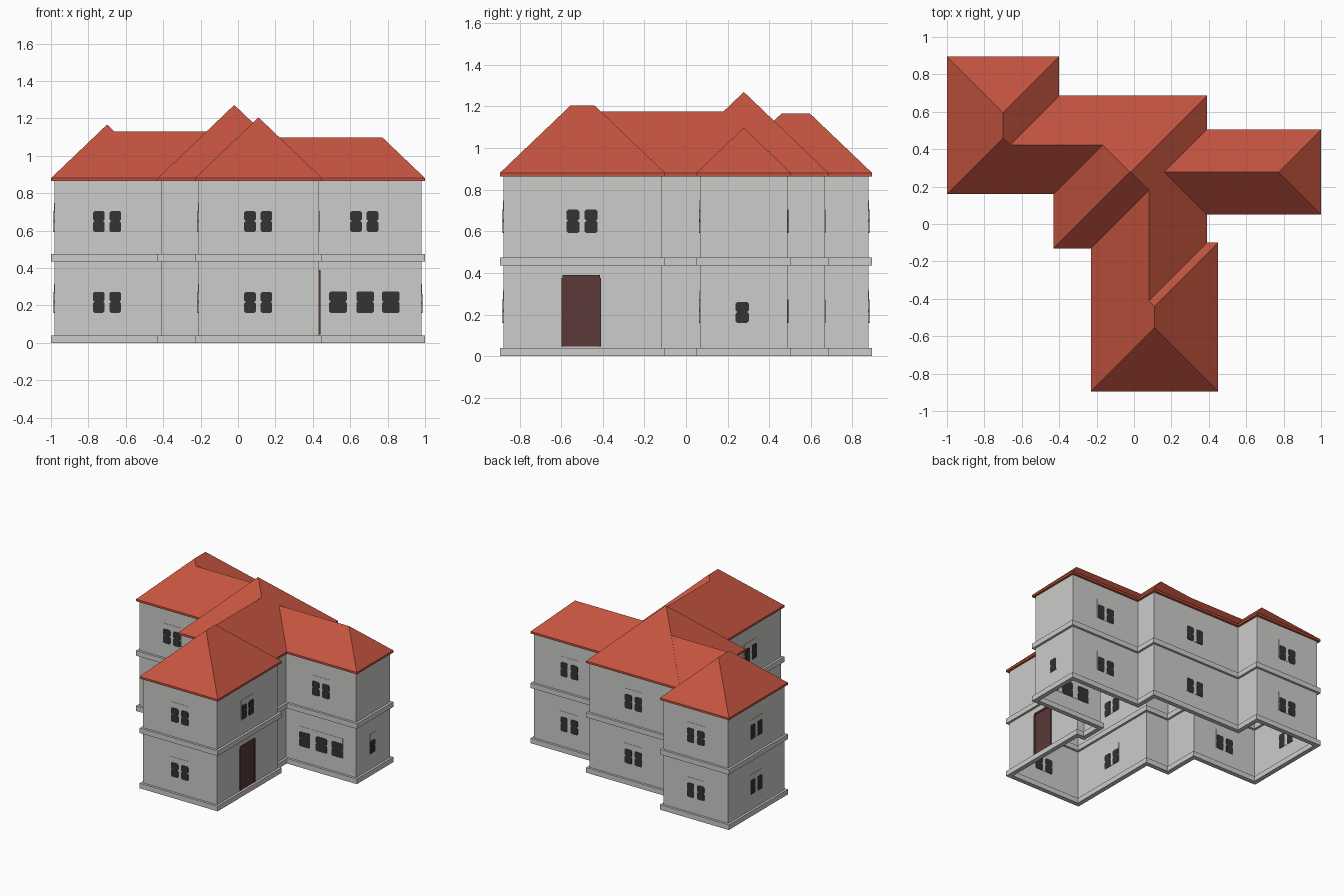
import bpy, bmesh, math
from mathutils import Vector, Matrix

if "Cube" in bpy.data.objects:
    bpy.data.objects.remove(bpy.data.objects["Cube"])


def material(name, rgb):
    m = bpy.data.materials.new(name)
    lin = [c / 12.92 if c <= 0.04045 else ((c + 0.055) / 1.055) ** 2.4 for c in rgb]
    m.diffuse_color = (*lin, 1)
    m.use_nodes = True
    m.node_tree.nodes["Principled BSDF"].inputs["Base Color"].default_value = m.diffuse_color
    return m


PLASTER = material("pale grey plaster", (0.80, 0.80, 0.79))
TILE = material("terracotta roof", (0.77, 0.33, 0.25))
GLASS = material("dark glass", (0.20, 0.20, 0.20))
WOOD = material("brown door", (0.36, 0.225, 0.22))

# Eave outline of the whole house, counter-clockwise
OUTLINE = [(-1, .16), (-.43, .16), (-.43, -.13), (-.23, -.13), (-.23, -.895), (.45, -.895),
           (.45, -.1), (.39, -.1), (.39, .05), (1, .05), (1, .505), (.39, .505),
           (.39, .685), (-.4, .685), (-.4, .895), (-1, .895)]


def inset(d):
    """Move every edge of the outline inward by d."""
    out, n = [], len(OUTLINE)
    for i in range(n):
        p, a, b = (Vector(OUTLINE[j % n]) for j in (i, i - 1, i + 1))
        e, f = (p - a).normalized(), (b - p).normalized()
        out.append(p + d * Vector((-e.y - f.y, e.x + f.x)))
    return out


def finish(bm, name, mat, recalc=True):
    if recalc:
        bmesh.ops.recalc_face_normals(bm, faces=bm.faces)
    me = bpy.data.meshes.new(name)
    bm.to_mesh(me)
    bm.free()
    me.materials.append(mat)
    ob = bpy.data.objects.new(name, me)
    bpy.context.collection.objects.link(ob)
    return ob


def ribbon(bm, loops):
    """Join closed loops of points with quads."""
    rings = [[bm.verts.new(p) for p in lp] for lp in loops]
    for r, s in zip(rings, rings[1:]):
        for i in range(len(r)):
            j = (i + 1) % len(r)
            bm.faces.new((r[i], r[j], s[j], s[i]))


def level(d, z):
    return [(p.x, p.y, z) for p in inset(d)]


# Walls: open shell following the outline
WALL = 0.018
bm = bmesh.new()
ribbon(bm, [level(WALL, 0.0), level(WALL, 0.87)])
finish(bm, "walls", PLASTER, False)

# Plinth and floor band: hollow rings
for name, z0, z1 in (("plinth", 0, .04), ("floor_band", .435, .475)):
    bm = bmesh.new()
    ribbon(bm, [level(0, z0), level(0, z1), level(.036, z1), level(.036, z0), level(0, z0)])
    bmesh.ops.remove_doubles(bm, verts=bm.verts, dist=1e-5)
    finish(bm, name, PLASTER)

# Roof: hipped volumes over the rectangles that make up the plan, united
EAVE, RISE = 0.88, 0.955


def hip(name, x0, x1, y0, y1):
    h = min(x1 - x0, y1 - y0) / 2
    z = EAVE + h * RISE
    bm = bmesh.new()
    lo, hi = ([bm.verts.new((x, y, zz)) for x, y in ((x0, y0), (x1, y0), (x1, y1), (x0, y1))]
              for zz in (EAVE - .016, EAVE))
    bm.faces.new(lo[::-1])
    for i in range(4):
        j = (i + 1) % 4
        bm.faces.new((lo[i], lo[j], hi[j], hi[i]))
    if x1 - x0 > y1 - y0:
        a, b = (bm.verts.new((x, (y0 + y1) / 2, z)) for x in (x0 + h, x1 - h))
        faces = ((0, 1, b, a), (1, 2, b), (2, 3, a, b), (3, 0, a))
    else:
        a, b = (bm.verts.new(((x0 + x1) / 2, y, z)) for y in (y0 + h, y1 - h))
        faces = ((0, 1, a), (1, 2, b, a), (2, 3, b), (3, 0, a, b))
    for f in faces:
        bm.faces.new([hi[v] if isinstance(v, int) else v for v in f])
    return finish(bm, name, TILE)


roof = hip("roof", -.43, .39, -.13, .686)
parts = [hip("roof_part", *r) for r in ((-1, -.4, .16, .895), (-1, .3, .16, .685),
                                        (-.23, .45, -.895, -.1), (-.23, .39, -.895, .6),
                                        (-.2, 1, .05, .505))]
for p in parts:
    mod = roof.modifiers.new("union", 'BOOLEAN')
    mod.operation, mod.solver, mod.object = 'UNION', 'EXACT', p
deps = bpy.context.evaluated_depsgraph_get()
joined = bpy.data.meshes.new_from_object(roof.evaluated_get(deps))
roof.modifiers.clear()
roof.data = joined
for p in parts:
    bpy.data.objects.remove(p)


# Openings: plates placed on a wall facing a compass side
def place(side, wall, u, z):
    """Frame with local x along the wall, y up, z outward."""
    ang = {'front': 0, 'right': 90, 'back': 180, 'left': 270}[side]
    pos = (u, wall, z) if side in ('front', 'back') else (wall, u, z)
    return (Matrix.Translation(pos) @ Matrix.Rotation(math.radians(ang), 4, 'Z')
            @ Matrix.Rotation(math.radians(90), 4, 'X'))


def plate(bm, pts, t, mtx):
    """Thin slab reaching t to each side of the wall sheet."""
    a, b = ([bm.verts.new(mtx @ Vector((x, y, s))) for x, y in pts] for s in (-t, t))
    bm.faces.new(a[::-1])
    bm.faces.new(b)
    for i in range(len(pts)):
        j = (i + 1) % len(pts)
        bm.faces.new((a[i], a[j], b[j], b[i]))


def box(x0, x1, y0, y1):
    return [(x0, y0), (x1, y0), (x1, y1), (x0, y1)]


def pane(cx, w, h):
    """Glass pane with clipped corners and a small waist."""
    c, m = w / 2, .008
    right = [(c - m, 0), (c, m), (c, h * .45), (c - m, h * .52), (c, h * .6), (c, h - m), (c - m, h)]
    return [(cx + x, y) for x, y in right] + [(cx - x, y) for x, y in reversed(right)]


def window(side, wall, u, z, width=.158, panes=(-.044, .044), pw=.062, ph=.112):
    m = place(side, wall, u, z)
    bm = bmesh.new()
    plate(bm, box(-width / 2, width / 2, 0, .155), .002, m)
    finish(bm, side + "_window_surround", PLASTER)
    bm = bmesh.new()
    for c in panes:
        plate(bm, pane(c, pw, ph), .0045, m)
    finish(bm, side + "_window_glass", GLASS)


LOW, HIGH = .16, .592
for z in (LOW, HIGH):
    window('front', .16 + WALL, -.70, z)
    window('front', -.895 + WALL, .108, z)
    window('back', .895 - WALL, -.70, z)
    window('back', .685 - WALL, -.01, z)
    window('back', .505 - WALL, .675, z)
    window('left', -1 + WALL, .53, z)
    window('left', -.23 + WALL, -.5, z)
window('front', .05 + WALL, .675, HIGH)
window('right', .45 - WALL, -.5, HIGH)
window('front', .05 + WALL, .675, LOW, .38, (-.14, .005, .142), .095, .115)
window('right', 1 - WALL, .27, LOW, .07, (0,), .064, .1)

# Entrance door with a raised surround
m = place('right', .45 - WALL, -.503, .045)
bm = bmesh.new()
plate(bm, box(-.08, .08, 0, .33), .003, m)
for b in (box(-.095, -.08, 0, .33), box(.08, .095, 0, .33), box(-.09, .09, .33, .345)):
    plate(bm, b, .008, m)
finish(bm, "door", WOOD)
